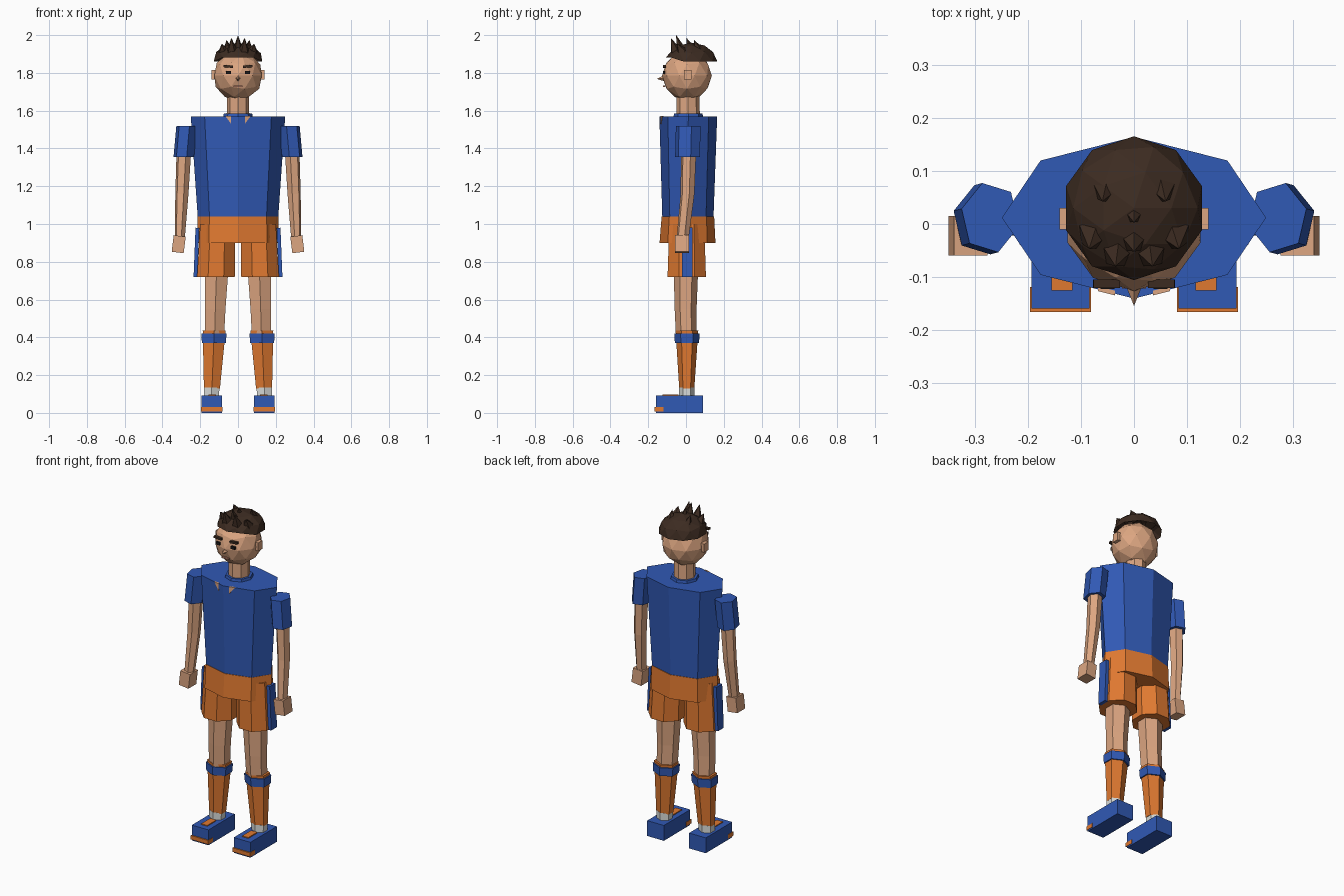
import bpy, bmesh, math
from mathutils import Vector, Matrix

cube = bpy.data.objects.get("Cube")
if cube:
    bpy.data.objects.remove(cube, do_unlink=True)


def material(name, rgb):
    m = bpy.data.materials.new(name)
    m.use_nodes = True
    m.diffuse_color = (*rgb, 1)
    m.node_tree.nodes["Principled BSDF"].inputs["Base Color"].default_value = (*rgb, 1)
    return m


BLUE = material("royal blue", (0.03, 0.1, 0.46))
ORANGE = material("orange", (0.74, 0.19, 0.03))
SKIN = material("skin", (0.72, 0.38, 0.22))
HAIR = material("dark brown", (0.045, 0.024, 0.015))
WHITE = material("off white", (0.7, 0.72, 0.7))
BLACK = material("near black", (0.012, 0.01, 0.01))
LIP = material("lip", (0.6, 0.26, 0.17))


def finish(name, bm, mat):
    bmesh.ops.recalc_face_normals(bm, faces=bm.faces)
    me = bpy.data.meshes.new(name)
    bm.to_mesh(me)
    bm.free()
    me.materials.append(mat)
    ob = bpy.data.objects.new(name, me)
    bpy.context.collection.objects.link(ob)
    return ob


def loft(name, mat, rings, n=8, phase=0.0, s=1):
    """Capped tube through rings (x, y, z, rx, ry); s mirrors it in x."""
    bm = bmesh.new()
    loops = []
    for x, y, z, rx, ry in rings:
        angles = [phase + 2 * math.pi * i / n for i in range(n)]
        loops.append([bm.verts.new((s * (x + rx * math.cos(a)), y + ry * math.sin(a), z))
                      for a in angles])
    for lo, hi in zip(loops, loops[1:]):
        for i in range(n):
            j = (i + 1) % n
            bm.faces.new((lo[i], lo[j], hi[j], hi[i]))
    bm.faces.new(loops[0])
    bm.faces.new(loops[-1])
    return finish(name, bm, mat)


def box(name, mat, center, size, s=1, tilt=0.0):
    bm = bmesh.new()
    bmesh.ops.create_cube(bm, size=1)
    m = Matrix.Rotation(s * tilt, 4, 'Y') @ Matrix.Diagonal((*size, 1))
    m = Matrix.Translation((s * center[0], center[1], center[2])) @ m
    bm.transform(m)
    return finish(name, bm, mat)


def spike(name, mat, base, tip, r, n=5):
    base, tip = Vector(base), Vector(tip)
    d = tip - base
    bm = bmesh.new()
    bmesh.ops.create_cone(bm, cap_ends=True, segments=n, radius1=r, radius2=0, depth=d.length)
    bm.transform(Matrix.Translation((base + tip) / 2) @ d.to_track_quat('Z', 'Y').to_matrix().to_4x4())
    return finish(name, bm, mat)


# Shirt, collar, neck and hips
loft("shirt", BLUE, [(0, 0.01, 1.02, 0.212, 0.135), (0, 0.012, 1.57, 0.25, 0.153)])
loft("collar", BLUE, [(0, 0.012, 1.56, 0.08, 0.08), (0, 0.012, 1.585, 0.075, 0.075)])
loft("neck", SKIN, [(0, 0.012, 1.56, 0.06, 0.062), (0, 0.01, 1.69, 0.058, 0.06)])
loft("hips", ORANGE, [(0, 0.008, 0.9, 0.218, 0.148), (0, 0.01, 1.04, 0.214, 0.139)])

# Head
bm = bmesh.new()
bmesh.ops.create_icosphere(bm, subdivisions=2, radius=0.132)
bm.transform(Matrix.Translation((0, 0.005, 1.785)))
finish("head", bm, SKIN)
spike("nose", SKIN, (0, -0.11, 1.772), (0, -0.155, 1.768), 0.018, 4)
box("mouth", LIP, (0, -0.117, 1.728), (0.045, 0.01, 0.008))

# Hair cap, cut flat below and lifted over the forehead
bm = bmesh.new()
bmesh.ops.create_icosphere(bm, subdivisions=2, radius=1)
cut = bmesh.ops.bisect_plane(bm, geom=bm.verts[:] + bm.edges[:] + bm.faces[:],
                             plane_co=(0, 0, 0), plane_no=(0, 0, 1), clear_inner=True)
rim = [g for g in cut["geom_cut"] if isinstance(g, bmesh.types.BMEdge)]
bmesh.ops.holes_fill(bm, edges=rim)
for v in bm.verts:
    if v.co.z < 0.01 and v.co.y < -0.8:
        v.co.z += 0.22
bm.transform(Matrix.Translation((0, 0.03, 1.86)) @ Matrix.Diagonal((0.135, 0.136, 0.1, 1)))
finish("hair_cap", bm, HAIR)
tufts = [(0, -0.04, 2.0), (0, 0.015, 1.985)]
for s in (-1, 1):
    tufts += [(s * 0.035, -0.068, 1.985), (s * 0.06, 0.055, 1.975), (s * 0.085, -0.035, 1.955)]
for x, y, z in tufts:
    spike("hair_tuft", HAIR, (x * 0.9, y + 0.015, 1.91), (x, y - 0.012, z), 0.032)

# Mirrored parts
for s, side in ((1, "left"), (-1, "right")):
    # Face
    box(side + "_ear", SKIN, (0.13, 0.01, 1.79), (0.022, 0.04, 0.05), s)
    box(side + "_eye", BLACK, (0.05, -0.117, 1.803), (0.026, 0.012, 0.016), s)
    box(side + "_brow", HAIR, (0.052, -0.113, 1.834), (0.05, 0.016, 0.012), s, -0.08)

    # Neckline notch, a thin triangle on the shirt front
    bm = bmesh.new()
    pts = [(0.036, -0.135, 1.572), (0.068, -0.127, 1.572), (0.036, -0.135, 1.53)]
    front = bm.faces.new([bm.verts.new((s * x, y, z)) for x, y, z in pts])
    ext = bmesh.ops.extrude_face_region(bm, geom=[front])
    for g in ext["geom"]:
        if isinstance(g, bmesh.types.BMVert):
            g.co.y += 0.009
    finish(side + "_neckline", bm, SKIN)

    # Arm
    loft(side + "_sleeve", BLUE, [(0.287, 0.008, 1.355, 0.056, 0.068),
                                  (0.272, 0.012, 1.52, 0.056, 0.068)], 6, 0.25, s)
    loft(side + "_arm", SKIN, [(0.308, -0.018, 0.92, 0.027, 0.033), (0.297, 0.008, 1.16, 0.036, 0.038),
                               (0.286, 0.014, 1.4, 0.04, 0.042)], 6, 0.25, s)
    box(side + "_hand", SKIN, (0.314, -0.022, 0.893), (0.064, 0.075, 0.088), s, -0.12)

    # Shorts leg with side stripe
    loft(side + "_shorts_leg", ORANGE, [(0.117, 0.004, 0.72, 0.108, 0.11),
                                        (0.108, 0.004, 1.0, 0.1, 0.1)], 8, math.pi / 8, s)
    box(side + "_shorts_stripe", BLUE, (0.22, 0.006, 0.85), (0.02, 0.055, 0.26), s, -0.04)

    # Leg, sock, band and ankle
    hexa = math.pi / 6
    loft(side + "_leg", SKIN, [(0.124, 0.002, 0.4, 0.058, 0.055), (0.12, -0.002, 0.55, 0.062, 0.058),
                               (0.112, 0.0, 0.8, 0.074, 0.066)], 6, hexa, s)
    loft(side + "_sock", ORANGE, [(0.138, 0.004, 0.13, 0.049, 0.04),
                                  (0.126, 0.005, 0.435, 0.07, 0.06)], 6, hexa, s)
    loft(side + "_sock_band", BLUE, [(0.128, 0.005, 0.37, 0.073, 0.064),
                                     (0.127, 0.005, 0.42, 0.077, 0.067)], 6, hexa, s)
    loft(side + "_ankle", WHITE, [(0.14, 0.004, 0.08, 0.045, 0.042),
                                  (0.139, 0.004, 0.135, 0.047, 0.042)], 6, hexa, s)

    # Shoe
    box(side + "_shoe", BLUE, (0.139, -0.035, 0.046), (0.11, 0.25, 0.092), s)
    box(side + "_toe_trim", ORANGE, (0.139, -0.143, 0.02), (0.115, 0.048, 0.024), s)
    box(side + "_laces", ORANGE, (0.136, -0.083, 0.093), (0.04, 0.085, 0.009), s)
